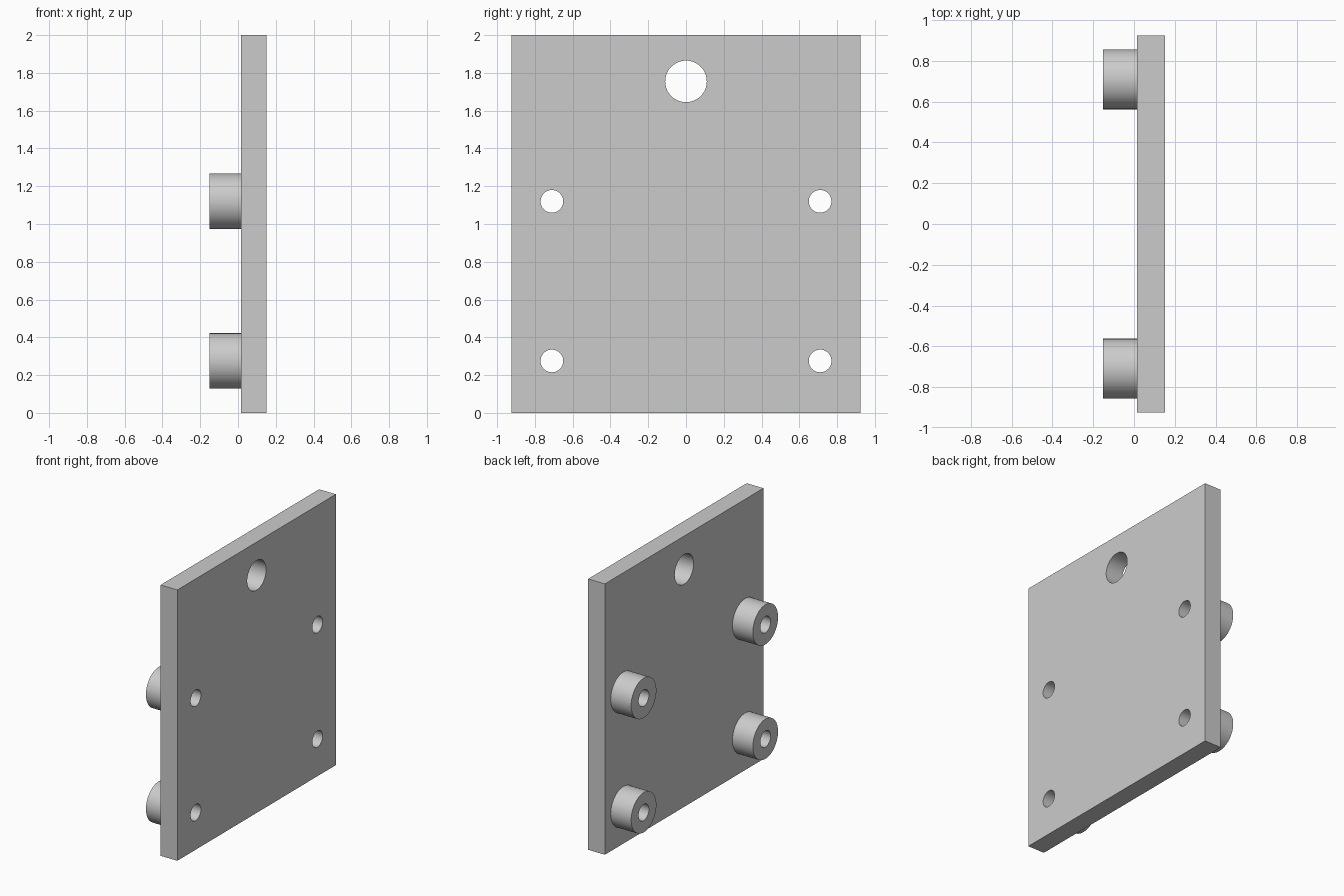
import bpy, bmesh, math
from mathutils import Matrix, Vector

if "Cube" in bpy.data.objects:
    bpy.data.objects.remove(bpy.data.objects["Cube"], do_unlink=True)

BACK, FRONT, TIP = 0.015, 0.152, -0.152      # plate faces and boss ends along x
HALF_W, HEIGHT = 0.925, 2.0
BOLT_R, BOSS_R, BIG_R = 0.06, 0.147, 0.11
SIDES = 64
BOLTS = [(side * 0.71, z) for side in (-1, 1) for z in (0.275, 1.12)]

grey = bpy.data.materials.new("plain grey")
grey.use_nodes = True
colour = (0.6, 0.6, 0.6, 1)
grey.diffuse_color = colour
grey.node_tree.nodes["Principled BSDF"].inputs["Base Color"].default_value = colour


def make_object(name, bm):
    bmesh.ops.recalc_face_normals(bm, faces=bm.faces)
    mesh = bpy.data.meshes.new(name)
    bm.to_mesh(mesh)
    bm.free()
    mesh.materials.append(grey)
    obj = bpy.data.objects.new(name, mesh)
    bpy.context.collection.objects.link(obj)
    return obj


def activate(obj):
    bpy.ops.object.select_all(action='DESELECT')
    obj.select_set(True)
    bpy.context.view_layer.objects.active = obj


def smooth(obj):
    activate(obj)
    bpy.ops.object.shade_smooth_by_angle(angle=math.radians(30))


# Flat upright plate
bm = bmesh.new()
bmesh.ops.create_cube(bm, size=1, matrix=Matrix.Translation(((BACK + FRONT) / 2, 0, HEIGHT / 2))
                      @ Matrix.Diagonal((FRONT - BACK, 2 * HALF_W, HEIGHT, 1)))
plate = make_object("plate", bm)

# Drills for the four bolt holes and the large hanging hole
bm = bmesh.new()
for y, z, r in [(y, z, BOLT_R) for y, z in BOLTS] + [(0, 1.755, BIG_R)]:
    bmesh.ops.create_cone(bm, cap_ends=True, segments=SIDES, radius1=r, radius2=r, depth=1,
                          matrix=Matrix.Translation((0, y, z)) @ Matrix.Rotation(math.pi / 2, 4, 'Y'))
drills = make_object("hole_cutters", bm)
drills.hide_render = True

cut = plate.modifiers.new("holes", 'BOOLEAN')
cut.object = drills
cut.operation = 'DIFFERENCE'
cut.solver = 'EXACT'
activate(plate)
bpy.ops.object.modifier_apply(modifier=cut.name)
bpy.data.objects.remove(drills, do_unlink=True)
smooth(plate)

# Hollow round bosses on the back, lined up with the bolt holes
for i, (y, z) in enumerate(BOLTS):
    bm = bmesh.new()
    centre = Vector((0, y, z))
    profile = [(BACK, BOSS_R), (TIP, BOSS_R), (TIP, BOLT_R), (BACK, BOLT_R)]
    verts = [bm.verts.new(centre + Vector((x, r, 0))) for x, r in profile]
    edges = [bm.edges.new(pair) for pair in zip(verts, verts[1:])]
    bmesh.ops.spin(bm, geom=verts + edges, cent=centre, axis=(1, 0, 0),
                   angle=math.tau, steps=SIDES, use_merge=False)
    bmesh.ops.remove_doubles(bm, verts=bm.verts, dist=0.0005)
    # Orient the open shell by its tip face, which looks along -x
    bmesh.ops.recalc_face_normals(bm, faces=bm.faces)
    boss = make_object(f"boss_{i + 1}", bm)
    tip = min(boss.data.polygons, key=lambda p: p.center.x)
    if tip.normal.x > 0:
        boss.data.flip_normals()
    smooth(boss)
